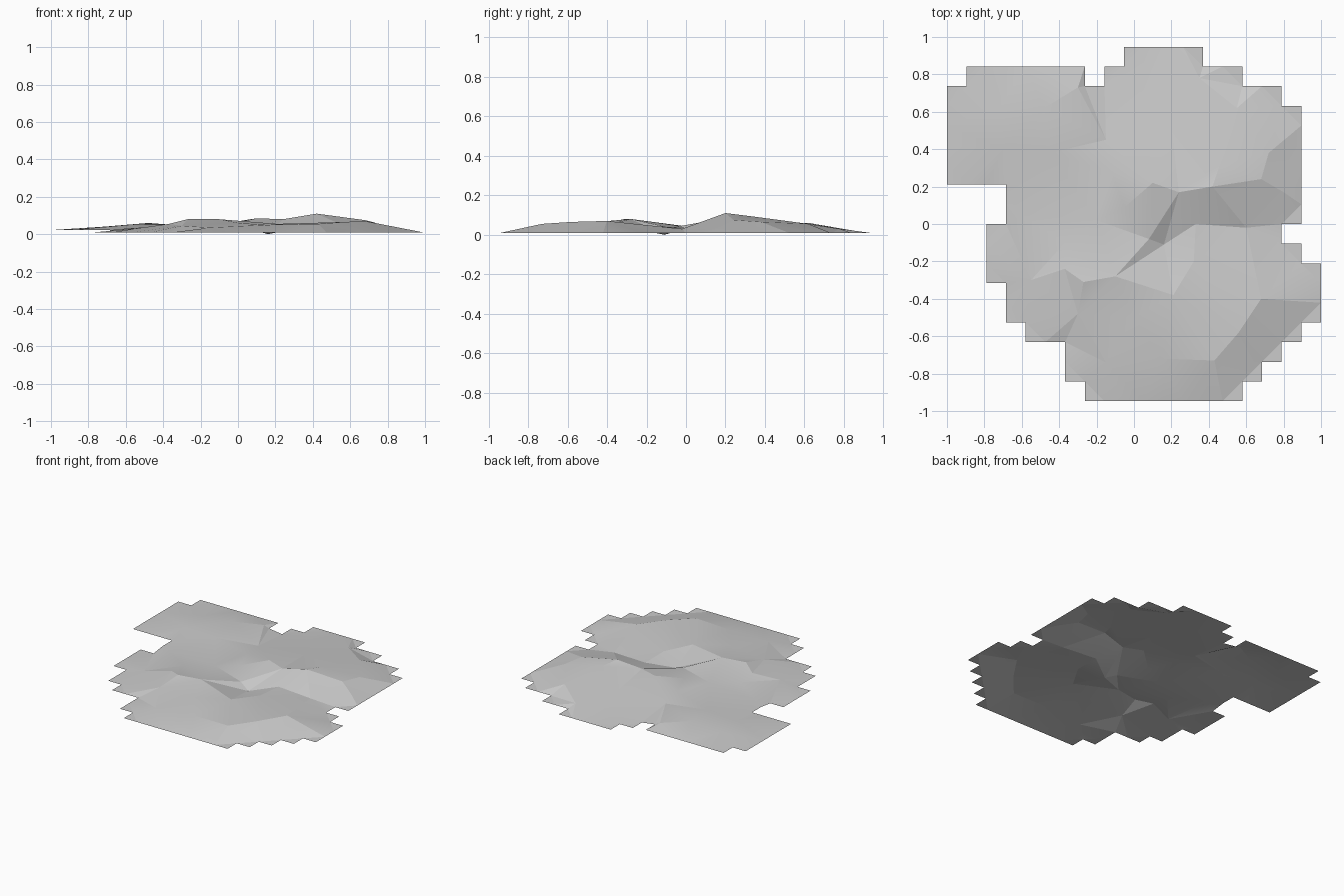
import bpy, math
from mathutils import Vector
from mathutils.geometry import delaunay_2d_cdt

if "Cube" in bpy.data.objects:
    bpy.data.objects.remove(bpy.data.objects["Cube"])

STEP = 2 / 19

# Stepped outline: column spans of each row of square tiles, from back to front
rows = [[(9, 13)], [(1, 7), (8, 15)], [(0, 17)]] + [[(0, 18)]] * 4 + [[(3, 18)]] * 2
rows += [[(2, 17)], [(2, 18)], [(2, 19)], [(3, 19)], [(3, 19)], [(4, 18)],
         [(6, 17)], [(6, 16)], [(7, 15)]]
tiles = {(i, j) for j, spans in enumerate(rows) for a, b in spans for i in range(a, b)}

# Hills and hollows in hundredths: x, y, height
relief = [
    # back left lobe
    (-72, 62, 4), (-48, 62, 6), (-30, 73, 4), (-70, 40, 4), (-45, 38, 4),
    # back shelf
    (-15, 45, 3.5), (5, 70, 3), (35, 78, 3), (20, 52, 5), (55, 62, 5.5),
    # main ridge
    (10, 22, 8.5), (-5, 9, 5.5), (24, 17, 8), (42, 20, 11), (46, 32, 9.5),
    (68, 24, 7.5), (72, 38, 6.5), (80, 17, 4),
    # valley across the middle
    (33, 0, 3.5), (8, -8, 3.5), (16, -11, 0), (60, -2, 3), (-20, 2, 4),
    (-12, 28, 5), (-37, -10, 4), (-60, 5, 3),
    # front left hill
    (-37, -24, 5.5), (-27, -31, 8), (-10, -28, 8), (-55, -30, 3), (-30, -48, 4.5),
    # front right plateau
    (21, -38, 5.5), (32, -20, 4.5), (68, -40, 7), (56, -58, 6.5), (43, -73, 5.5),
    (15, -72, 5), (0, -50, 6), (-15, -74, 3.5),
]


def corner(i, j):
    return Vector((-1 + i * STEP, (9 - j) * STEP))


def rim_height(p):
    # The back left lobe ends higher than the rest of the rim
    return 0.022 if p.x < -0.25 and p.y > 0.1 else 0.008


# Collect the outer edges of the tiles
points, heights, index, edges = [], [], {}, []


def rim_point(key):
    if key not in index:
        index[key] = len(points)
        p = corner(*key)
        points.append(p)
        heights.append(rim_height(p))
    return index[key]


for i, j in sorted(tiles):
    for di, dj, a, b in ((-1, 0, (0, 0), (0, 1)), (1, 0, (1, 0), (1, 1)),
                         (0, -1, (0, 0), (1, 0)), (0, 1, (0, 1), (1, 1))):
        if (i + di, j + dj) not in tiles:
            edges.append((rim_point((i + a[0], j + a[1])),
                          rim_point((i + b[0], j + b[1]))))

for x, y, z in relief:
    points.append(Vector((x, y)) / 100)
    heights.append(z / 100)

# Triangulate and keep only what lies on the tiles
verts, _, faces, source, _, _ = delaunay_2d_cdt(points, edges, [], 0, 1e-5)
coords = [(v.x, v.y, heights[s[0]]) for v, s in zip(verts, source)]


def on_tile(face):
    c = sum((verts[k] for k in face), Vector((0, 0))) / len(face)
    return (math.floor((c.x + 1) / STEP), math.floor(9 - c.y / STEP)) in tiles


mesh = bpy.data.meshes.new("ground_patch")
mesh.from_pydata(coords, [], [f for f in faces if on_tile(f)])
low = min(v.co.z for v in mesh.vertices)
for v in mesh.vertices:
    v.co.z -= low
ground = bpy.data.objects.new("ground_patch", mesh)
bpy.context.collection.objects.link(ground)

# Plain grey surface
grey = bpy.data.materials.new("stone_grey")
grey.use_nodes = True
colour = (0.6, 0.6, 0.6, 1)
grey.diffuse_color = colour
grey.node_tree.nodes["Principled BSDF"].inputs["Base Color"].default_value = colour
mesh.materials.append(grey)

# Soft slopes with crisp ridges
bpy.context.view_layer.objects.active = ground
ground.select_set(True)
bpy.ops.object.shade_smooth_by_angle(angle=math.radians(9))
